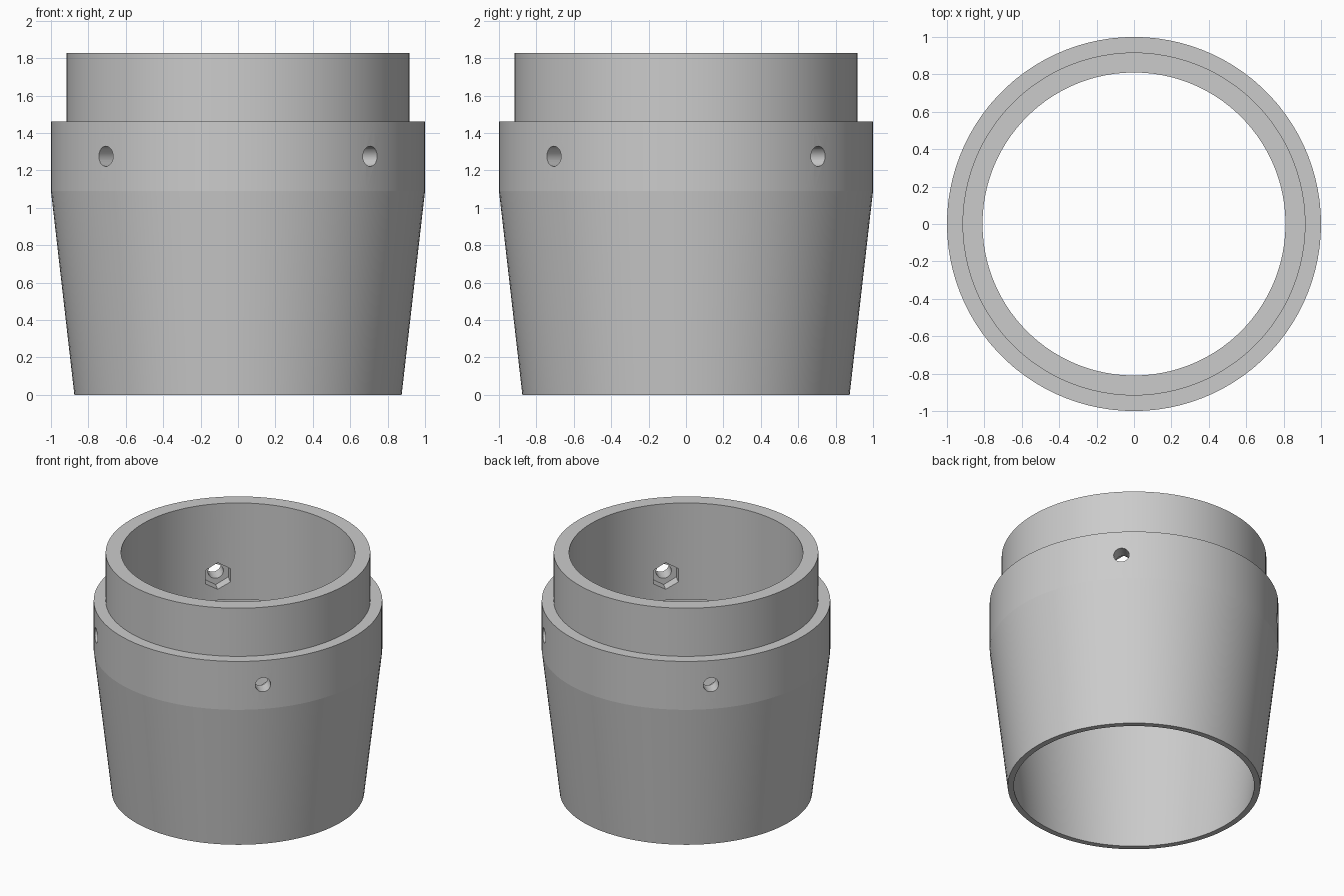
import bpy, bmesh, math
from mathutils import Matrix, Vector

cube = bpy.data.objects.get("Cube")
if cube:
    bpy.data.objects.remove(cube, do_unlink=True)

grey = bpy.data.materials.new("plain_grey")
grey.use_nodes = True
colour = (0.6, 0.6, 0.6, 1)
grey.diffuse_color = colour
grey.node_tree.nodes["Principled BSDF"].inputs["Base Color"].default_value = colour

SEGMENTS = 100
HOLE_Z = 1.275


def make_object(name, bm):
    bmesh.ops.recalc_face_normals(bm, faces=bm.faces)
    mesh = bpy.data.meshes.new(name)
    bm.to_mesh(mesh)
    bm.free()
    mesh.materials.append(grey)
    obj = bpy.data.objects.new(name, mesh)
    bpy.context.collection.objects.link(obj)
    return obj


def lathe(name, profile):
    """Revolve a closed (radius, z) profile around the z axis."""
    bm = bmesh.new()
    rings = []
    for i in range(SEGMENTS):
        a = 2 * math.pi * i / SEGMENTS
        rings.append([bm.verts.new((r * math.cos(a), r * math.sin(a), z)) for r, z in profile])
    n = len(profile)
    for i in range(SEGMENTS):
        a, b = rings[i], rings[(i + 1) % SEGMENTS]
        for j in range(n):
            k = (j + 1) % n
            bm.faces.new((a[j], b[j], b[k], a[k]))
    return make_object(name, bm)


def radial_cutters(name, sides, radius, inner, outer):
    """Four prisms pointing outwards on the diagonals, corner upwards."""
    bm = bmesh.new()
    lie = Matrix.Rotation(math.pi / 2, 4, "Y") @ Matrix.Rotation(math.pi / 2, 4, "Z")
    place = Matrix.Translation(Vector(((inner + outer) / 2, 0, HOLE_Z)))
    for q in range(4):
        turn = Matrix.Rotation(math.radians(45 + 90 * q), 4, "Z")
        # Cone corners start on the local y axis, so the quarter turn stands one upright
        bmesh.ops.create_cone(bm, cap_ends=True, segments=sides, radius1=radius, radius2=radius,
                              depth=outer - inner, matrix=turn @ place @ lie)
    obj = make_object(name, bm)
    obj.hide_render = True
    return obj


# Collar: narrow spigot, straight ring, and a thin tapered skirt under an inner ledge
collar = lathe("adapter_collar", [
    (0.875, 0), (1.0, 1.09), (1.0, 1.46), (0.917, 1.46), (0.917, 1.828),
    (0.81, 1.828), (0.81, 1.09), (0.955, 1.09), (0.833, 0),
])

# Hexagonal nut pockets inside and round bolt holes through the ring
cutters = [
    radial_cutters("nut_pocket_cutter", 6, 0.102, 0.7, 0.89),
    radial_cutters("bolt_hole_cutter", 32, 0.054, 0.65, 1.1),
]
for cutter in cutters:
    mod = collar.modifiers.new(cutter.name, "BOOLEAN")
    mod.operation = "DIFFERENCE"
    mod.solver = "EXACT"
    mod.object = cutter

# Bake the cuts and discard the cutters
depsgraph = bpy.context.evaluated_depsgraph_get()
baked = bpy.data.meshes.new_from_object(collar.evaluated_get(depsgraph))
collar.modifiers.clear()
collar.data = baked
for cutter in cutters:
    bpy.data.objects.remove(cutter, do_unlink=True)

# Smooth round walls, crisp edges between sections
bpy.ops.object.select_all(action="DESELECT")
collar.select_set(True)
bpy.context.view_layer.objects.active = collar
bpy.ops.object.shade_smooth_by_angle(angle=math.radians(5))
